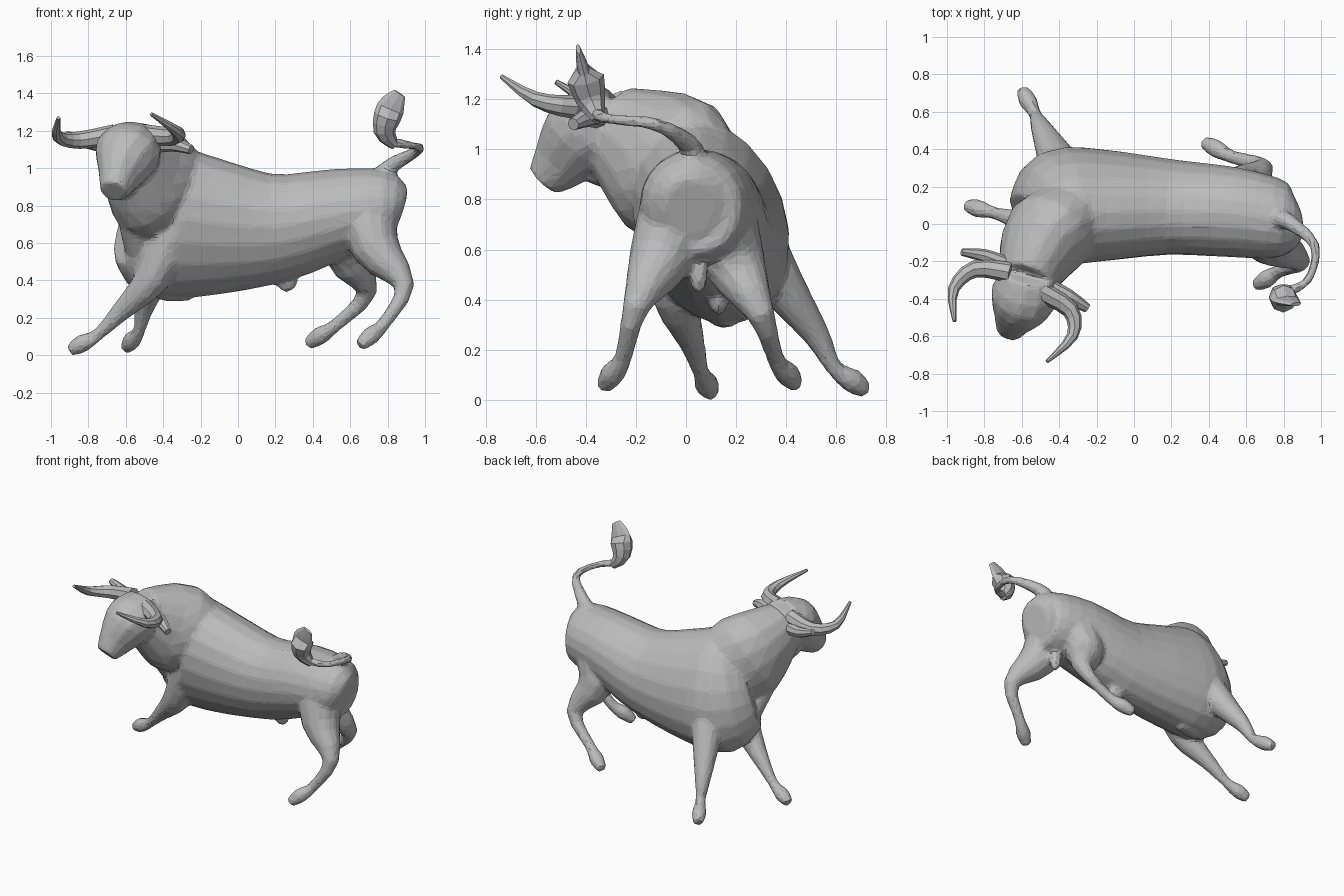
import bpy, bmesh, math
from mathutils import Vector, Matrix

cube = bpy.data.objects.get("Cube")
if cube:
    bpy.data.objects.remove(cube, do_unlink=True)

grey = bpy.data.materials.new("stone_grey")
grey.use_nodes = True
tone = (0.5, 0.5, 0.5, 1)
grey.diffuse_color = tone
grey.node_tree.nodes["Principled BSDF"].inputs["Base Color"].default_value = tone


def make(name, bm):
    bmesh.ops.recalc_face_normals(bm, faces=bm.faces[:])
    mesh = bpy.data.meshes.new(name)
    bm.to_mesh(mesh)
    bm.free()
    mesh.materials.append(grey)
    ob = bpy.data.objects.new(name, mesh)
    bpy.context.scene.collection.objects.link(ob)
    return ob


def spline(rings, steps=3):
    """Smooth curve through the rings, widths included."""
    out = []
    for i in range(len(rings) - 1):
        before, start = rings[max(i - 1, 0)], rings[i]
        end, after = rings[i + 1], rings[min(i + 2, len(rings) - 1)]
        for s in range(steps):
            t = s / steps
            out.append([b + t / 2 * (c - a + t * (2*a - 5*b + 4*c - d + t * (3*b - a - 3*c + d)))
                        for a, b, c, d in zip(before, start, end, after)])
    return out + [rings[-1]]


def loft(name, rings, up=(0, 0, 1), sides=12):
    """Tube through rings of x, y, z, half width and, optionally, half height."""
    bm = bmesh.new()
    rings = spline(rings)
    pts = [Vector(r[:3]) for r in rings]
    loops = []
    for i, ring in enumerate(rings):
        along = (pts[min(i + 1, len(pts) - 1)] - pts[max(i - 1, 0)]).normalized()
        side = along.cross(Vector(up)).normalized()
        top = side.cross(along)
        angles = [math.tau * k / sides for k in range(sides)]
        loops.append([bm.verts.new(pts[i] + side * ring[3] * math.cos(a) + top * ring[-1] * math.sin(a))
                      for a in angles])
    for a, b in zip(loops, loops[1:]):
        for k in range(sides):
            j = (k + 1) % sides
            bm.faces.new((a[k], a[j], b[j], b[k]))
    bm.faces.new(loops[0])
    bm.faces.new(loops[-1])
    return make(name, bm)


def taper(name, points, thick, thin, sides=8):
    """Round tube that stays thick near the root and narrows toward the tip."""
    last = len(points) - 1
    rings = [(*p, thick + (thin - thick) * (i / last) ** 1.5) for i, p in enumerate(points)]
    return loft(name, rings, sides=sides)


def leg(name, girths, *joints):
    """Leg from upper joint to pastern, then a flared hoof down to the toe."""
    hoof_middle = Vector(joints[-2]).lerp(Vector(joints[-1]), .55)
    path = [*joints[:-1], hoof_middle, joints[-1]]
    return loft(name, [(*p, g) for p, g in zip(path, [*girths, .05, .032])], up=(0, 1, 0))


def ball(name, centre, size):
    bm = bmesh.new()
    bmesh.ops.create_icosphere(bm, subdivisions=2, radius=1,
                               matrix=Matrix.Translation(centre) @ Matrix.Diagonal((*size, 1)))
    return make(name, bm)


# Trunk, leaning so the back lies nearer the front than the belly
torso = loft("torso", [(.87, .02, .77, .1, .12), (.8, .02, .78, .2, .21), (.55, .06, .76, .24, .24),
                       (.2, .09, .68, .25, .3), (-.18, .1, .69, .29, .39),
                       (-.4, .09, .72, .29, .42), (-.53, .02, .76, .16, .29)],
             up=(0, -.35, 1), sides=20)
neck = loft("neck", [(-.26, .08, .76, .18, .22), (-.46, -.06, .93, .24, .31), (-.58, -.31, 1.1, .15, .17)],
            sides=16)
dewlap = loft("dewlap", [(-.61, -.36, .94, .08), (-.58, -.2, .86, .08), (-.53, 0, .58, .08),
                         (-.42, .13, .38, .08), (-.25, .17, .33, .04)])
sheath = ball("sheath", (.26, .13, .4), (.06, .04, .065))
scrotum = ball("scrotum", (.72, .05, .51), (.04, .04, .09))

# Head, turned toward the front
head = loft("head", [(-.565, -.27, 1.17, .14, .1), (-.59, -.39, 1.08, .18, .17),
                     (-.64, -.5, .95, .11, .125), (-.665, -.57, .875, .075, .075)])

# Legs
fore = (.13, .095, .055, .034)
hind = (.15, .13, .055, .036)
legs = [
    leg("right_foreleg", fore, (-.35, -.05, .66), (-.46, -.04, .41), (-.62, .02, .24), (-.75, .06, .11), (-.9, .1, .025)),
    leg("left_foreleg", fore, (-.36, .24, .68), (-.43, .38, .46), (-.5, .52, .26), (-.53, .59, .13), (-.6, .72, .035)),
    leg("right_hindleg", hind, (.69, -.03, .78), (.74, -.1, .57), (.89, -.2, .37), (.78, -.25, .17), (.65, -.33, .05)),
    leg("left_hindleg", hind, (.64, .12, .78), (.58, .19, .55), (.69, .3, .34), (.52, .36, .16), (.37, .44, .06)),
]

# Tail, curling round to the front
tail = loft("tail", [(.76, .03, .95, .06), (.83, .01, 1.02, .045), (.97, -.12, 1.1, .028),
                     (.93, -.3, 1.12, .024), (.82, -.36, 1.14, .03)], sides=8)

# Fuse the flesh into one faceted body
flesh = [torso, neck, dewlap, sheath, scrotum, head, tail, *legs]
bpy.ops.object.select_all(action='DESELECT')
for ob in flesh:
    ob.select_set(True)
bpy.context.view_layer.objects.active = torso
bpy.ops.object.join()
torso.name = "body"
fuse = torso.modifiers.new("fuse", 'REMESH')
fuse.mode = 'VOXEL'
fuse.voxel_size = 0.013
soften = torso.modifiers.new("soften", 'SMOOTH')
soften.iterations = 8
facet = torso.modifiers.new("facet", 'DECIMATE')
facet.ratio = 0.07

# Horns, ears and tail tuft
taper("right_horn", [(-.66, -.26, 1.18), (-.85, -.24, 1.15), (-.965, -.35, 1.17), (-.96, -.52, 1.27)], .055, .01)
taper("left_horn", [(-.5, -.36, 1.18), (-.34, -.46, 1.17), (-.33, -.6, 1.2), (-.465, -.735, 1.29)], .055, .01)
taper("right_ear", [(-.68, -.22, 1.12), (-.8, -.17, 1.14), (-.92, -.15, 1.18)], .045, .02)
taper("left_ear", [(-.46, -.34, 1.13), (-.35, -.39, 1.13), (-.25, -.45, 1.1)], .05, .025)
loft("tail_tuft", [(.84, -.35, 1.12, .025), (.785, -.38, 1.2, .06, .025), (.815, -.41, 1.32, .075, .025),
                   (.865, -.43, 1.4, .035, .01)], up=(0, 1, .2), sides=8)

# Eyes
ball("right_eye", (-.715, -.43, 1.08), (.022, .022, .02))
ball("left_eye", (-.52, -.525, 1.07), (.022, .022, .02))
